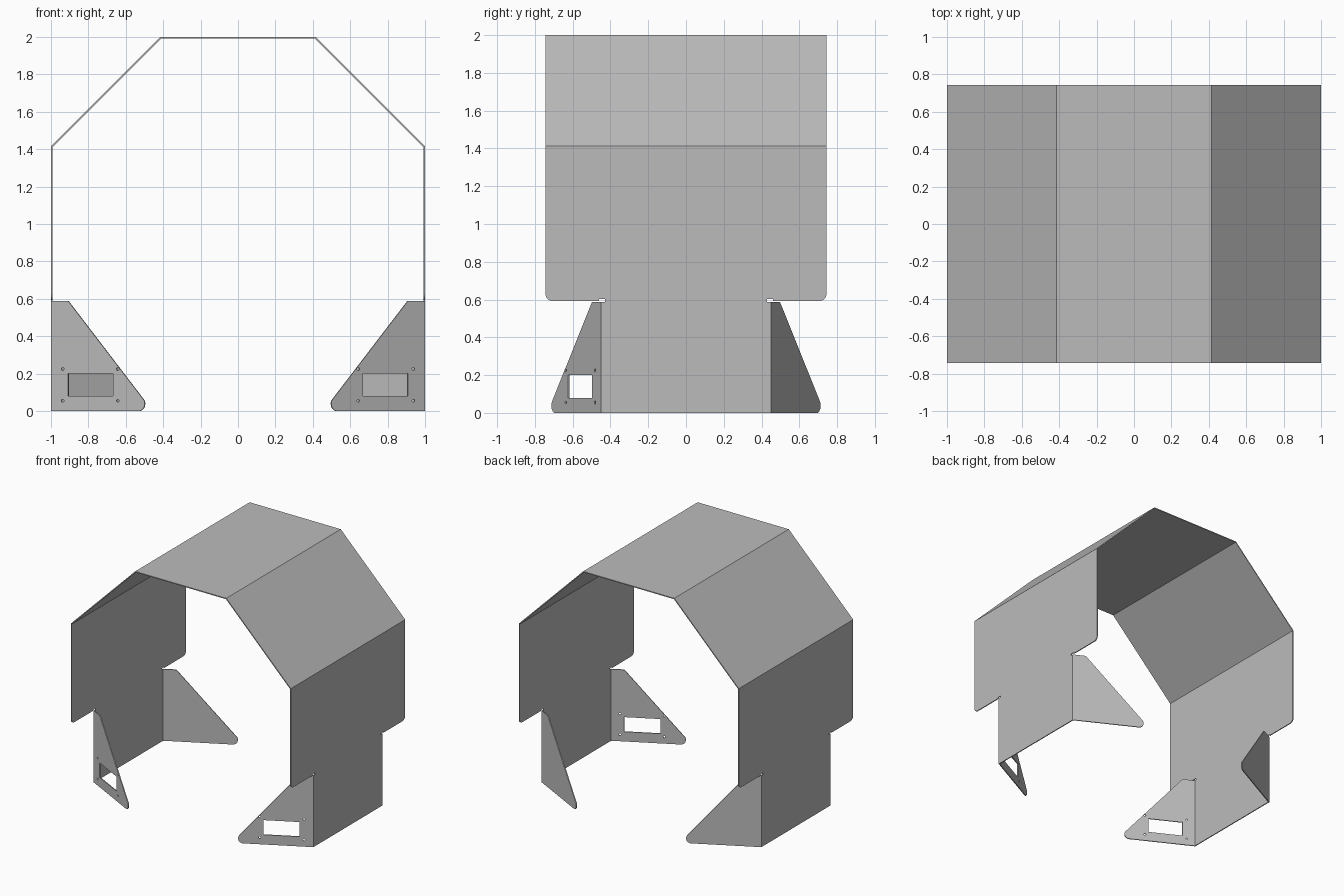
import bpy
import bmesh
from math import pi, sin, cos, radians, tan
from mathutils import Matrix, Vector

cube = bpy.data.objects.get("Cube")
if cube:
    bpy.data.objects.remove(cube, do_unlink=True)

T = 0.008          # sheet thickness
HALF_DEPTH = 0.743
BEND_Y = 0.447     # where the feet fold away from the side panels
FOOT_TOP = 0.588
OCT = tan(pi / 8)  # half side of the octagon

steel = bpy.data.materials.new("grey_sheet_metal")
steel.use_nodes = True
grey = (0.5, 0.5, 0.5, 1)
steel.diffuse_color = grey
steel.node_tree.nodes["Principled BSDF"].inputs["Base Color"].default_value = grey


def fillet(points, steps=8):
    """Outline from (u, v) or (u, v, radius) corners."""
    out = []
    for i, p in enumerate(points):
        c = Vector(p[:2])
        if len(p) == 2:
            out.append(c)
            continue
        a = (Vector(points[i - 1][:2]) - c).normalized()
        b = (Vector(points[(i + 1) % len(points)][:2]) - c).normalized()
        half, r = a.angle(b) / 2, p[2]
        centre = c + (a + b).normalized() * r / sin(half)
        start = c + a * r / tan(half) - centre
        end = c + b * r / tan(half) - centre
        out += [centre + start.lerp(end, k / steps).normalized() * r
                for k in range(steps + 1)]
    return out


def circle(u, v, r, n=12):
    return [(u + r * cos(2 * pi * k / n), v + r * sin(2 * pi * k / n)) for k in range(n)]


def plate(name, loops, u_axis, origin, thickness=T):
    """Upright sheet with holes: u runs along u_axis, v runs up."""
    curve = bpy.data.curves.new(name, 'CURVE')
    curve.dimensions = '2D'
    curve.fill_mode = 'BOTH'
    curve.extrude = thickness / 2
    for loop in loops:
        spline = curve.splines.new('POLY')
        spline.points.add(len(loop) - 1)
        for pt, (u, v) in zip(spline.points, loop):
            pt.co = (u, v, 0, 1)
        spline.use_cyclic_u = True
    temp = bpy.data.objects.new(name + "_outline", curve)
    bpy.context.collection.objects.link(temp)
    graph = bpy.context.evaluated_depsgraph_get()
    mesh = bpy.data.meshes.new_from_object(temp.evaluated_get(graph))
    bpy.data.objects.remove(temp, do_unlink=True)

    u = Vector(u_axis).normalized()
    up = Vector((0, 0, 1))
    place = Matrix((u, up, u.cross(up))).transposed().to_4x4()
    place.translation = origin
    bm = bmesh.new()
    bm.from_mesh(mesh)
    bmesh.ops.remove_doubles(bm, verts=bm.verts, dist=0.0001)
    bmesh.ops.transform(bm, matrix=place, verts=bm.verts)
    bmesh.ops.recalc_face_normals(bm, faces=bm.faces)
    for f in bm.faces:
        f.smooth = False
        f.material_index = 0
    bm.to_mesh(mesh)
    bm.free()
    mesh.materials.clear()
    mesh.materials.append(steel)
    mesh.name = name
    obj = bpy.data.objects.new(name, mesh)
    bpy.context.collection.objects.link(obj)


# Folded canopy: the three upper sides of an octagon
def arch(r):
    return [(-r, 1 + r * OCT), (-r * OCT, 1 + r), (r * OCT, 1 + r), (r, 1 + r * OCT)]


plate("canopy", [arch(1) + arch(1 - T)[::-1]], (1, 0, 0), (0, 0, 0), 2 * HALF_DEPTH)

# Side panels narrow into legs, with bend reliefs at the shoulders
shoulder = [(HALF_DEPTH, 1 + OCT), (HALF_DEPTH, 0.593, 0.035), (0.46, 0.593),
            (0.46, 0.602), (0.43, 0.602), (0.43, FOOT_TOP), (BEND_Y, FOOT_TOP), (BEND_Y, 0)]
panel = fillet(shoulder + [(-p[0], *p[1:]) for p in reversed(shoulder)])

# Triangular feet, folded inward; only the front pair has windows and screw holes
foot = fillet([(-0.003, 0), (0.609, 0, 0.038), (0.101, FOOT_TOP), (-0.003, FOOT_TOP)])
window = [(0.101, 0.08), (0.372, 0.08), (0.372, 0.2), (0.101, 0.2)]
screws = [circle(u, v, 0.008) for u in (0.068, 0.401) for v in (0.055, 0.225)]
angle = radians(27.7)

for side, sx in (("left", 1), ("right", -1)):
    x = sx * (1 - T / 2)
    plate(f"{side}_side_panel", [panel], (0, 1, 0), (x, 0, 0))
    for end, sy in (("front", -1), ("back", 1)):
        loops = [foot, window, *screws] if end == "front" else [foot]
        plate(f"{end}_{side}_foot", loops,
              (-sx * cos(angle), sy * sin(angle), 0), (x, sy * BEND_Y, 0))
